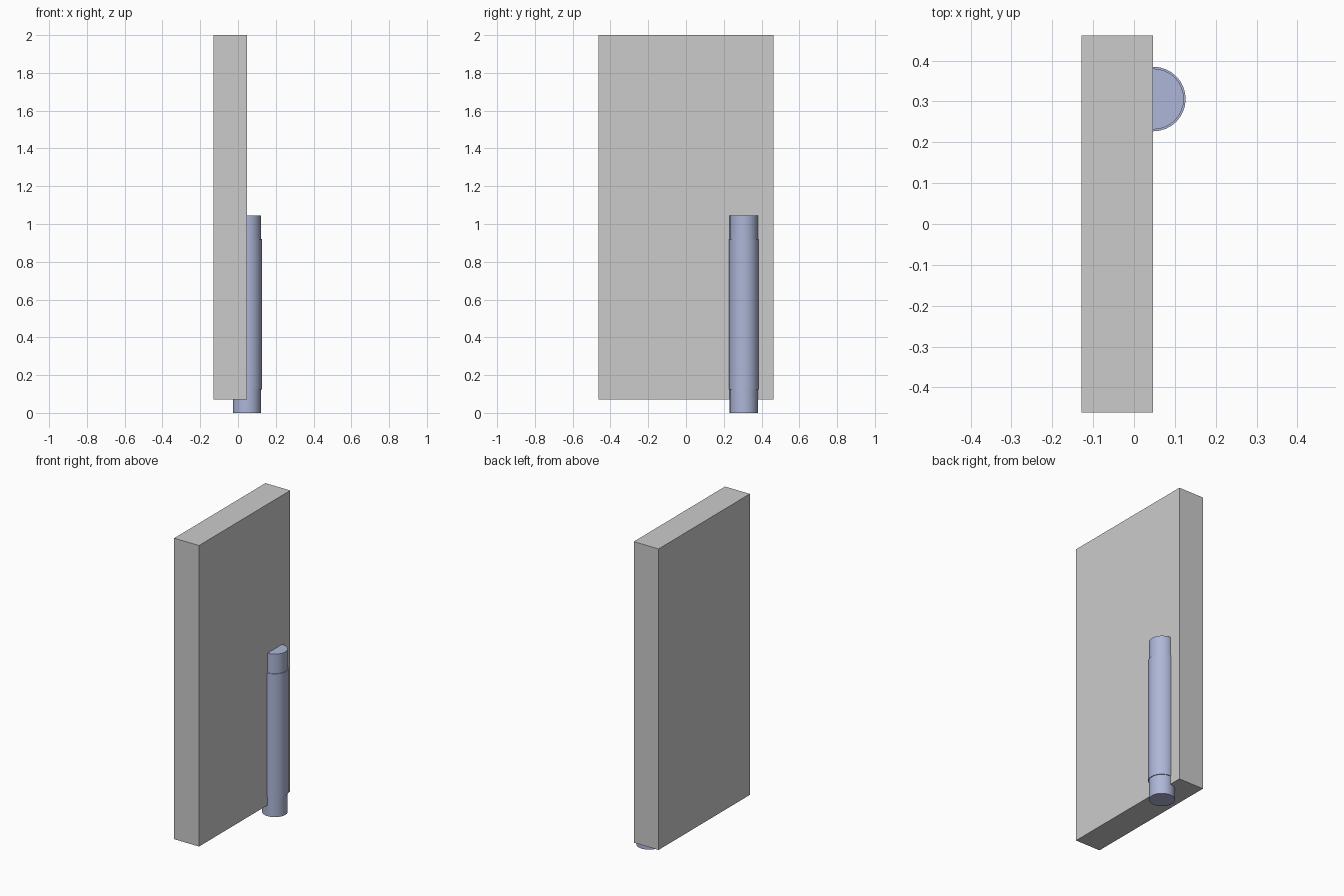
import bpy, bmesh, math
from mathutils import Matrix, Vector

if "Cube" in bpy.data.objects:
    bpy.data.objects.remove(bpy.data.objects["Cube"])


def add_object(name, bm):
    bmesh.ops.recalc_face_normals(bm, faces=bm.faces)
    mesh = bpy.data.meshes.new(name)
    bm.to_mesh(mesh)
    bm.free()
    obj = bpy.data.objects.new(name, mesh)
    bpy.context.collection.objects.link(obj)
    return obj


# Upright slab
bm = bmesh.new()
bmesh.ops.create_cube(bm, size=1.0, matrix=Matrix.Translation((-0.041, 0, 1.035))
                      @ Matrix.Diagonal((0.176, 0.924, 1.93, 1)))
add_object("door_panel", bm)

# Stepped rod half sunk into the slab: thin ends, thicker middle
profile = [(0, 0), (0.0745, 0), (0.0745, 0.125), (0.079, 0.125),
           (0.079, 0.92), (0.0745, 0.92), (0.0745, 1.045), (0, 1.045)]
bm = bmesh.new()
verts = [bm.verts.new((r, 0, z)) for r, z in profile]
edges = [bm.edges.new(pair) for pair in zip(verts, verts[1:])]
bmesh.ops.spin(bm, geom=verts + edges, cent=(0, 0, 0), axis=(0, 0, 1),
               angle=math.tau, steps=32, use_duplicate=False)
bmesh.ops.remove_doubles(bm, verts=bm.verts, dist=1e-5)
bmesh.ops.translate(bm, verts=bm.verts, vec=Vector((0.0475, 0.306, 0)))
rod = add_object("hinge_rod", bm)

mat = bpy.data.materials.new("pale_blue")
mat.diffuse_color = (0.42, 0.47, 0.68, 1)
mat.use_nodes = True
mat.node_tree.nodes["Principled BSDF"].inputs["Base Color"].default_value = mat.diffuse_color
rod.data.materials.append(mat)

bpy.context.view_layer.objects.active = rod
rod.select_set(True)
bpy.ops.object.shade_smooth_by_angle(angle=math.radians(30))
